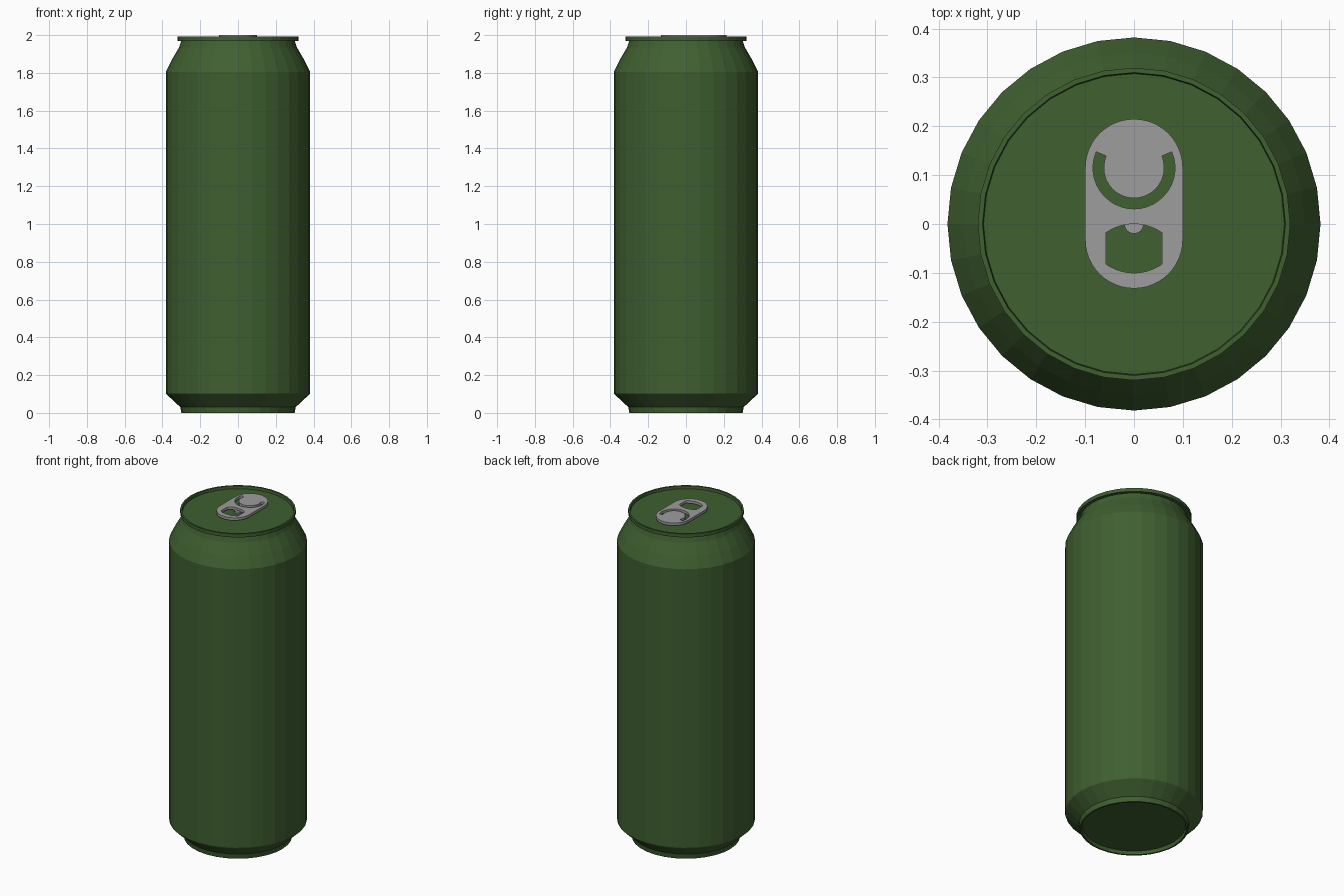
import bpy, bmesh
from math import sin, cos, pi, radians

cube = bpy.data.objects.get("Cube")
if cube:
    bpy.data.objects.remove(cube)


def material(name, rgb):
    mat = bpy.data.materials.new(name)
    mat.use_nodes = True
    mat.diffuse_color = (*rgb, 1)
    mat.node_tree.nodes["Principled BSDF"].inputs["Base Color"].default_value = (*rgb, 1)
    return mat


def add_object(name, bm, mat):
    bmesh.ops.recalc_face_normals(bm, faces=bm.faces)
    mesh = bpy.data.meshes.new(name)
    bm.to_mesh(mesh)
    bm.free()
    mesh.materials.append(mat)
    obj = bpy.data.objects.new(name, mesh)
    bpy.context.collection.objects.link(obj)
    return obj


def lathe(name, profile, mat, sides=32):
    """Revolve (radius, height) points and close both ends with a disc."""
    bm = bmesh.new()
    rings = []
    for r, z in profile:
        angles = [2 * pi * i / sides for i in range(sides)]
        rings.append([bm.verts.new((r * cos(a), r * sin(a), z)) for a in angles])
    for low, high in zip(rings, rings[1:]):
        for i in range(sides):
            j = (i + 1) % sides
            bm.faces.new((low[i], low[j], high[j], high[i]))
    bm.faces.new(rings[0])
    bm.faces.new(rings[-1])
    return add_object(name, bm, mat)


def arc(cx, cy, r, start, end, steps=24):
    angles = [radians(start + (end - start) * i / steps) for i in range(steps + 1)]
    return [(cx + r * cos(a), cy + r * sin(a)) for a in angles]


def plate(name, loops, z, thickness, mat):
    """Extrude an outline; the loops after the first are holes."""
    curve = bpy.data.curves.new(name, "CURVE")
    curve.dimensions = "2D"
    curve.fill_mode = "BOTH"
    curve.extrude = thickness / 2
    for loop in loops:
        spline = curve.splines.new("POLY")
        spline.points.add(len(loop) - 1)
        spline.use_cyclic_u = True
        for point, (x, y) in zip(spline.points, loop):
            point.co = (x, y, 0, 1)
    obj = bpy.data.objects.new(name, curve)
    obj.location.z = z
    bpy.context.collection.objects.link(obj)
    curve.materials.append(mat)
    # Turn the filled outline into a plain mesh
    bpy.ops.object.select_all(action="DESELECT")
    obj.select_set(True)
    bpy.context.view_layer.objects.active = obj
    bpy.ops.object.convert(target="MESH")
    return bpy.context.object


green = material("can green", (0.05, 0.115, 0.03))
grey = material("tab grey", (0.34, 0.34, 0.34))

# Can body: recessed base, foot, wall, neck, rim and sunken lid
lathe("can_body", [
    (0.285, 0.02), (0.29, 0), (0.3, 0), (0.305, 0.03), (0.38, 0.1),
    (0.382, 0.105), (0.382, 1.805), (0.35, 1.87), (0.312, 1.935), (0.3, 1.97),
    (0.32, 1.97), (0.32, 1.992), (0.31, 1.992), (0.308, 1.975),
], green)

# Pull tab: rounded plate with a finger hole and a curved slot
outline = arc(0, 0.115, 0.1, 0, 180) + arc(0, -0.032, 0.1, 180, 360)
finger_hole = arc(0, -0.1, 0.1, 55, 125) + arc(0, 0, 0.1, 235, 305)
slot = arc(0, 0.115, 0.084, 157, 383) + arc(0, 0.115, 0.062, 383, 157)
plate("pull_tab", [outline, finger_hole, slot], 1.992, 0.016, grey)

# Rivet under the tab
lathe("tab_rivet", [(0.02, 1.974), (0.02, 1.986)], grey, 16)
